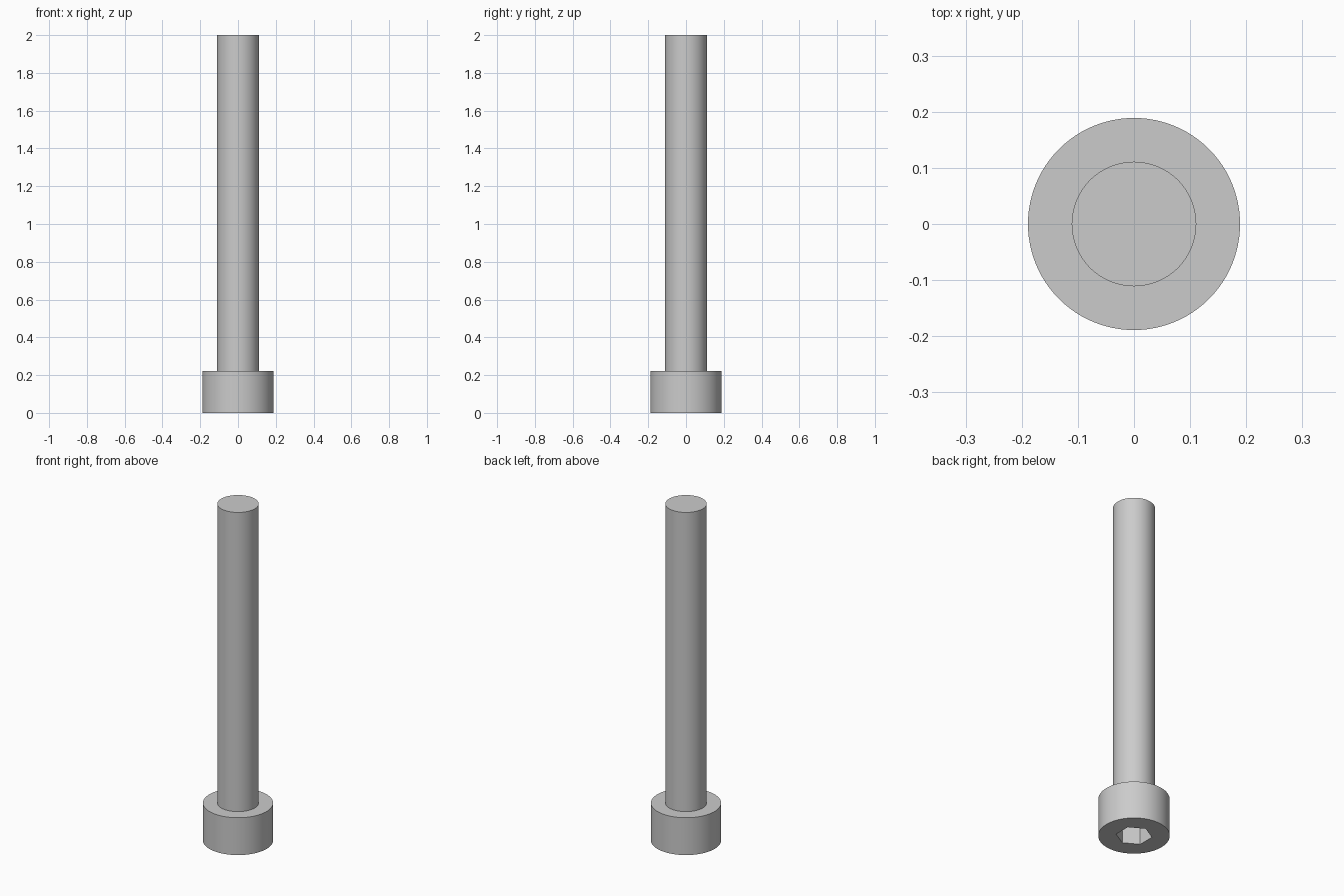
import bpy
import math

HEAD_RADIUS, HEAD_HEIGHT = 0.189, 0.222
SHAFT_RADIUS, TOTAL_HEIGHT = 0.111, 2.0
SOCKET_RADIUS, SOCKET_DEPTH = 0.0962, 0.122
SIDES = 96

if "Cube" in bpy.data.objects:
    bpy.data.objects.remove(bpy.data.objects["Cube"], do_unlink=True)

steel = bpy.data.materials.new("grey steel")
steel.use_nodes = True
colour = (0.6, 0.6, 0.6, 1.0)
steel.diffuse_color = colour
steel.node_tree.nodes["Principled BSDF"].inputs["Base Color"].default_value = colour


def cylinder(name, radius, bottom, top, sides=SIDES, turn=0.0):
    """Upright prism between two heights."""
    bpy.ops.mesh.primitive_cylinder_add(
        vertices=sides, radius=radius, depth=top - bottom,
        location=(0, 0, (bottom + top) / 2), rotation=(0, 0, turn))
    obj = bpy.context.object
    obj.name = name
    obj.data.materials.append(steel)
    return obj


def smooth(obj):
    bpy.ops.object.select_all(action='DESELECT')
    obj.select_set(True)
    bpy.context.view_layer.objects.active = obj
    bpy.ops.object.shade_smooth_by_angle(angle=math.radians(30))


# Plain round shaft, standing on the head
shaft = cylinder("shaft", SHAFT_RADIUS, HEAD_HEIGHT, TOTAL_HEIGHT)
smooth(shaft)

# Head with a hexagonal key socket cut into its underside
head = cylinder("head", HEAD_RADIUS, 0, HEAD_HEIGHT)
cutter = cylinder("socket_cutter", SOCKET_RADIUS, -0.1, SOCKET_DEPTH, sides=6)
cutter.hide_render = True

cut = head.modifiers.new("hex socket", 'BOOLEAN')
cut.operation = 'DIFFERENCE'
cut.solver = 'EXACT'
cut.object = cutter
bpy.ops.object.select_all(action='DESELECT')
head.select_set(True)
bpy.context.view_layer.objects.active = head
bpy.ops.object.modifier_apply(modifier=cut.name)
bpy.data.objects.remove(cutter, do_unlink=True)
smooth(head)
